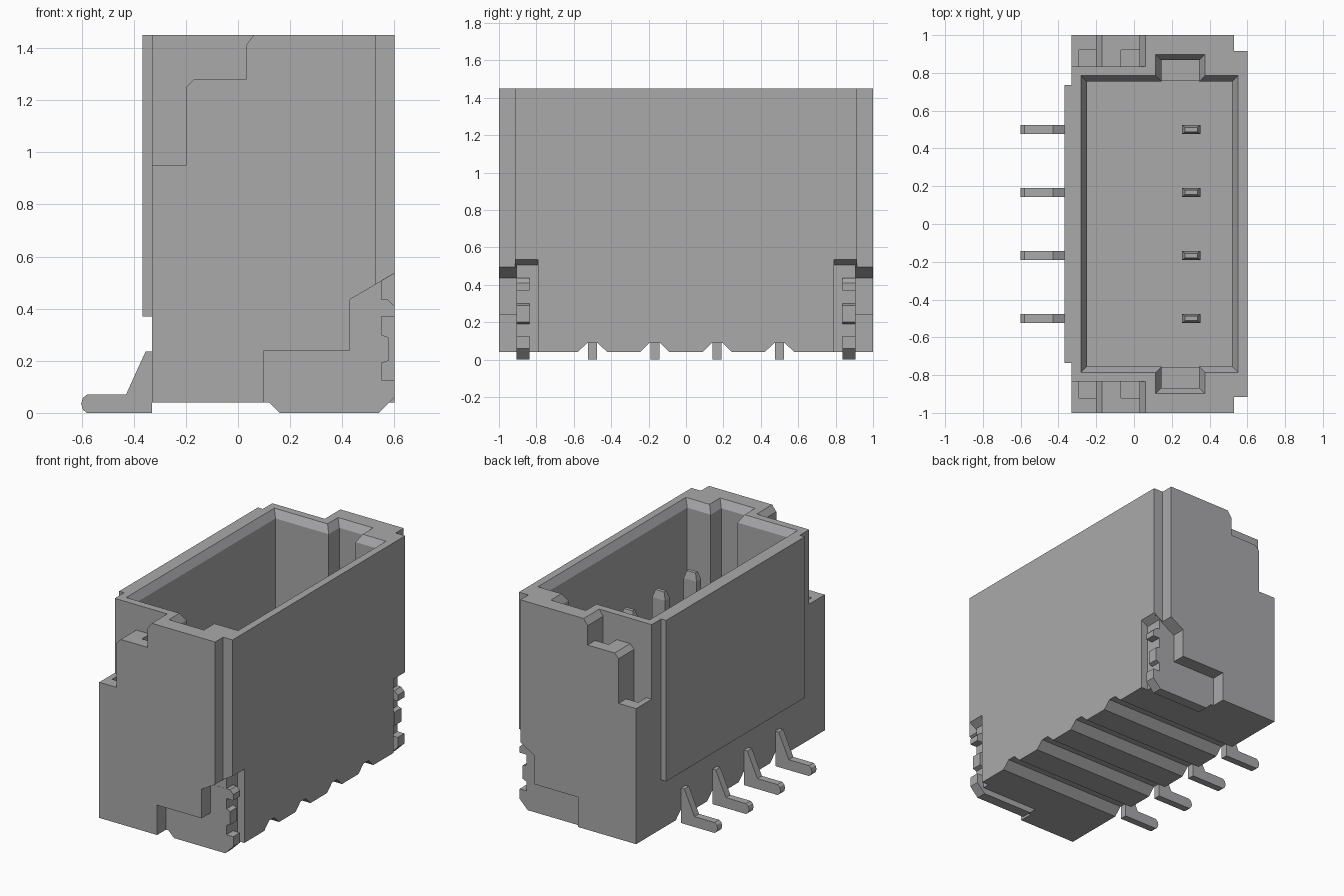
import bpy, bmesh

if "Cube" in bpy.data.objects:
    bpy.data.objects.remove(bpy.data.objects["Cube"])

# Single grey for the whole part
grey = bpy.data.materials.new("mid grey")
grey.use_nodes = True
grey.diffuse_color = (0.40, 0.40, 0.41, 1)
grey.node_tree.nodes["Principled BSDF"].inputs["Base Color"].default_value = (0.40, 0.40, 0.41, 1)


def loft(name, rings):
    """Solid through matching rings of 3D points, capped at both ends."""
    bm = bmesh.new()
    loops = [[bm.verts.new(p) for p in ring] for ring in rings]
    n = len(loops[0])
    for a, b in zip(loops, loops[1:]):
        for i in range(n):
            j = (i + 1) % n
            bm.faces.new((a[i], a[j], b[j], b[i]))
    bm.faces.new(loops[0])
    bm.faces.new(loops[-1])
    bmesh.ops.recalc_face_normals(bm, faces=bm.faces)
    mesh = bpy.data.meshes.new(name)
    bm.to_mesh(mesh)
    bm.free()
    mesh.materials.append(grey)
    obj = bpy.data.objects.new(name, mesh)
    bpy.context.collection.objects.link(obj)
    return obj


def side_prism(name, outline, y0, y1):
    """Outline in x, z extruded along y."""
    return loft(name, [[(x, y, z) for x, z in outline] for y in (y0, y1)])


def box(name, x0, x1, y0, y1, z0, z1):
    return side_prism(name, [(x0, z0), (x1, z0), (x1, z1), (x0, z1)], y0, y1)


def cut(target, cutter):
    cutter.hide_render = True
    mod = target.modifiers.new("cut", "BOOLEAN")
    mod.operation = "DIFFERENCE"
    mod.solver = "EXACT"
    mod.object = cutter
    bpy.context.view_layer.objects.active = target
    bpy.ops.object.modifier_apply(modifier=mod.name)
    bpy.data.objects.remove(cutter)


TOP, BASE, FLOOR = 1.45, 0.04, 0.35
PIN_ROWS = [-0.5, -0.167, 0.167, 0.5]

# Housing block
housing = box("housing", -0.33, 0.6, -1, 1, BASE, TOP)


# Cavity with key slots at both ends and a chamfered rim
def cavity_ring(g, z):
    half = [(0.52 + g, 0.755 + g), (0.345 + g, 0.755 + g), (0.345 + g, 0.867 + g),
            (0.145 - g, 0.867 + g), (0.145 - g, 0.755 + g), (-0.25 - g, 0.755 + g)]
    outline = half + [(x, -y) for x, y in reversed(half)]
    return [(x, y, z) for x, y in outline]


cut(housing, loft("cavity_cutter", [cavity_ring(0, FLOOR), cavity_ring(0, TOP - 0.05),
                                    cavity_ring(0.03, TOP), cavity_ring(0.03, TOP + 0.1)]))

# Grooves under the housing, one per pin
for y in PIN_ROWS:
    section = [(-0.1, 0.02), (-0.027, 0.09), (0.027, 0.09), (0.1, 0.02)]
    cut(housing, loft("groove_cutter", [[(x, y + dy, z) for dy, z in section] for x in (-0.5, 0.8)]))

# Stepped shoulder and tab recess outlines
shoulder = [(-0.5, 0.95), (-0.2, 0.95), (-0.2, 1.25), (-0.17, 1.28),
            (0.03, 1.28), (0.03, 1.41), (0.06, TOP), (0.06, 1.6), (-0.5, 1.6)]
recess = [(0.1, -0.1), (0.1, 0.24), (0.43, 0.24), (0.43, 0.435), (0.67, 0.577), (0.67, -0.1)]
pocket = [(0.55, -0.1), (0.55, 0.505), (0.67, 0.577), (0.67, -0.1)]
tab = [(0.16, 0), (0.1, 0.06), (0.1, 0.24), (0.43, 0.24), (0.43, 0.435), (0.575, 0.435),
       (0.6, 0.41), (0.6, 0.37), (0.55, 0.37), (0.55, 0.3), (0.577, 0.29), (0.577, 0.2),
       (0.55, 0.19), (0.55, 0.127), (0.6, 0.127), (0.6, 0.06), (0.54, 0)]

for s, side in ((-1, "front"), (1, "back")):
    # Corner rebate, shoulder steps and small guide pockets
    cut(housing, box("corner_cutter", 0.53, 0.8, s * 0.915, s * 1.2, -0.1, 1.6))
    cut(housing, side_prism("shoulder_cutter", shoulder, s * 0.835, s * 1.2))
    cut(housing, box("guide_cutter", -0.29, -0.2, s * 0.835, s * 0.92, 0.8, 1.1))
    cut(housing, box("guide_cutter", -0.07, 0.03, s * 0.835, s * 0.92, 1.12, 1.4))
    # Recess for the solder tab
    cut(housing, side_prism("recess_cutter", recess, s * 0.906, s * 1.2))
    cut(housing, side_prism("pocket_cutter", pocket, s * 0.79, s * 1.1))
    # Toothed solder tab and raised floor of the key slot
    side_prism(side + "_solder_tab", tab, s * 0.837, s * 0.907)
    box(side + "_key_slot_floor", 0.14, 0.35, s * 0.756, s * 0.87, FLOOR - 0.02, 0.5)

# Raised panel on the pin side
box("raised_panel", -0.367, -0.33, -0.735, 0.735, 0.37, TOP)

# Contact pins: bent foot outside, chamfered post inside
foot = [(-0.33, 0), (-0.58, 0), (-0.595, 0.012), (-0.602, 0.035), (-0.595, 0.058), (-0.58, 0.07),
        (-0.43, 0.07), (-0.355, 0.235), (-0.32, 0.235), (-0.32, 0.1), (-0.33, 0.1)]


def post_ring(y, inset, z):
    hx, hy = 0.048 - inset, 0.024 - inset * 0.75
    return [(0.303 + i * hx, y + j * hy, z) for i, j in ((-1, -1), (1, -1), (1, 1), (-1, 1))]


for number, y in enumerate(PIN_ROWS, 1):
    side_prism(f"pin_foot_{number}", foot, y - 0.024, y + 0.024)
    loft(f"pin_post_{number}", [post_ring(y, 0, FLOOR - 0.05), post_ring(y, 0, 1.08),
                                post_ring(y, 0.016, 1.13)])
